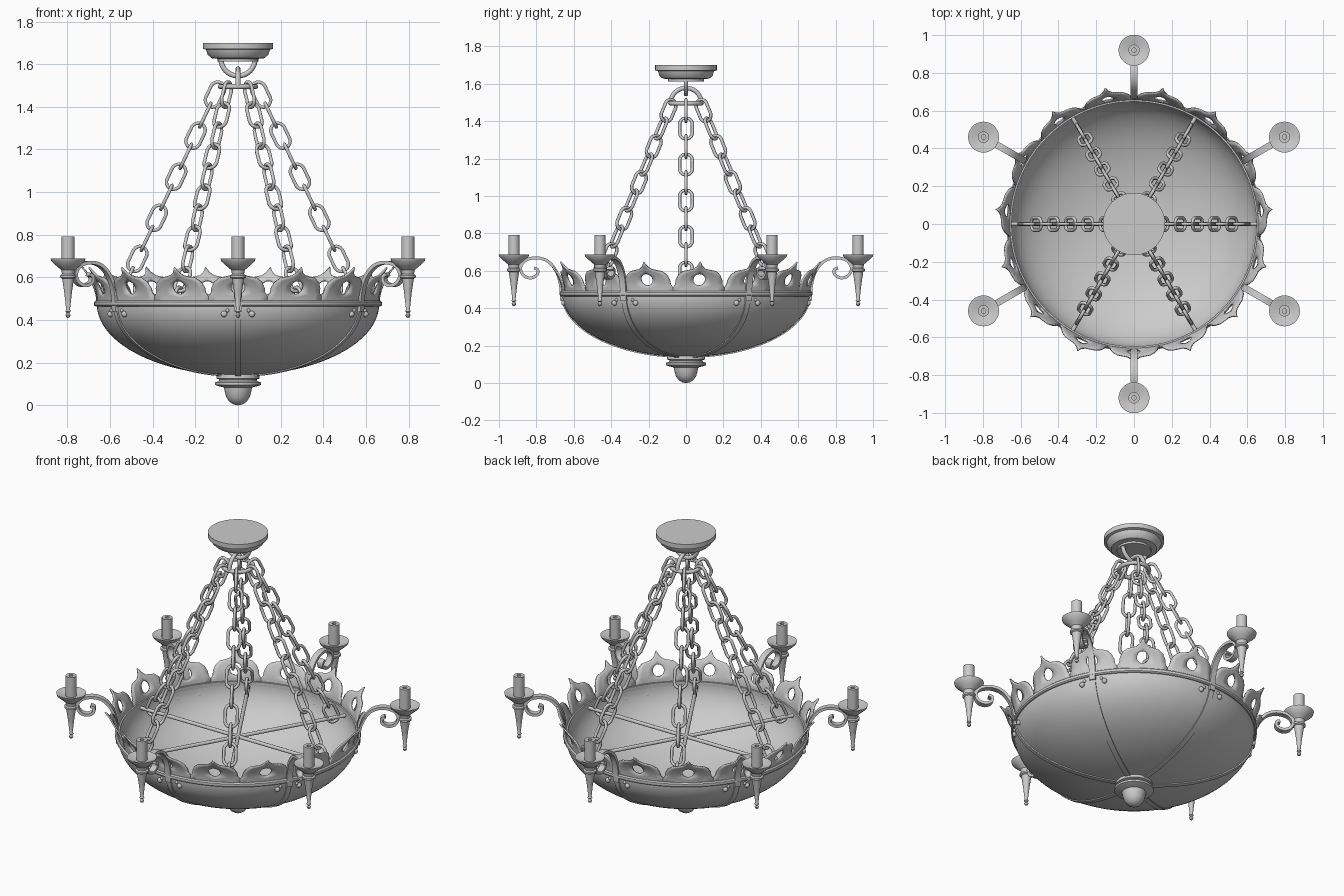
import bpy, bmesh
from math import sin, cos, pi, radians, atan2, sqrt
from mathutils import Vector, Matrix

if "Cube" in bpy.data.objects:
    bpy.data.objects.remove(bpy.data.objects["Cube"])


def finish(name, bm, angle=35):
    bmesh.ops.remove_doubles(bm, verts=bm.verts, dist=1e-5)
    bmesh.ops.recalc_face_normals(bm, faces=bm.faces)
    me = bpy.data.meshes.new(name)
    bm.to_mesh(me)
    bm.free()
    ob = bpy.data.objects.new(name, me)
    bpy.context.collection.objects.link(ob)
    bpy.context.view_layer.objects.active = ob
    bpy.ops.object.select_all(action='DESELECT')
    ob.select_set(True)
    bpy.ops.object.shade_smooth_by_angle(angle=radians(angle))
    return ob


def lathe(bm, profile, n=32, center=(0, 0), closed=False):
    rings = []
    for r, z in profile:
        rings.append([bm.verts.new((center[0] + r * cos(2 * pi * i / n),
                                    center[1] + r * sin(2 * pi * i / n), z)) for i in range(n)])
    pairs = list(zip(rings, rings[1:]))
    if closed:
        pairs.append((rings[-1], rings[0]))
    for a, b in pairs:
        for i in range(n):
            j = (i + 1) % n
            bm.faces.new((a[i], a[j], b[j], b[i]))


def lathe_object(name, profile, n=32, closed=False):
    bm = bmesh.new()
    lathe(bm, profile, n, closed=closed)
    bmesh.ops.dissolve_degenerate(bm, dist=1e-6, edges=bm.edges)
    return finish(name, bm)


def wires(name, paths, radius, cyclic=True, res=2):
    cu = bpy.data.curves.new(name, 'CURVE')
    cu.dimensions = '3D'
    cu.bevel_depth = radius
    cu.bevel_resolution = res
    cu.use_fill_caps = True
    for pts in paths:
        sp = cu.splines.new('POLY')
        sp.points.add(len(pts) - 1)
        for p, co in zip(sp.points, pts):
            p.co = (*co, 1)
        sp.use_cyclic_u = cyclic
        sp.use_smooth = True
    ob = bpy.data.objects.new(name, cu)
    bpy.context.collection.objects.link(ob)
    bpy.ops.object.select_all(action='DESELECT')
    ob.select_set(True)
    bpy.context.view_layer.objects.active = ob
    bpy.ops.object.convert(target='MESH')
    return bpy.context.object


def smooth_path(pts, steps=5):
    # Catmull-Rom through a few (r, z) points
    p = [Vector(q) for q in pts]
    p = [2 * p[0] - p[1]] + p + [2 * p[-1] - p[-2]]
    out = []
    for i in range(1, len(p) - 2):
        a, b, c, d = p[i - 1:i + 3]
        for k in range(steps):
            t = k / steps
            out.append(0.5 * (2 * b + (c - a) * t + (2 * a - 5 * b + 4 * c - d) * t * t
                              + (3 * b - a - 3 * c + d) * t ** 3))
    return out + [p[-2]]


def strip(bm, path, az, width, thick):
    # rectangular bar following an (r, z) path in the vertical plane at azimuth az
    radial = Vector((cos(az), sin(az), 0))
    side = Vector((-sin(az), cos(az), 0))
    rings = []
    for i, p in enumerate(path):
        t = (path[min(i + 1, len(path) - 1)] - path[max(i - 1, 0)]).normalized()
        nr = Vector((-t.y, t.x)) * thick / 2
        ring = []
        for s, e in ((-1, -1), (1, -1), (1, 1), (-1, 1)):
            q = p + nr * e
            ring.append(bm.verts.new(radial * q.x + Vector((0, 0, q.y)) + side * s * width / 2))
        rings.append(ring)
    for a, b in zip(rings, rings[1:]):
        for i in range(4):
            bm.faces.new((a[i], a[(i + 1) % 4], b[(i + 1) % 4], b[i]))
    bm.faces.new(rings[0][::-1])
    bm.faces.new(rings[-1])


arm_angles = [radians(30 + 60 * k) for k in range(6)]
chain_angles = [radians(60 * k) for k in range(6)]

# Ceiling canopy
lathe_object("ceiling_canopy", [(0, 1.70), (.165, 1.70), (.165, 1.672), (.15, 1.668), (.143, 1.645),
             (.125, 1.628), (.095, 1.625), (.095, 1.613), (.03, 1.612), (0, 1.612)], 48)

# Interlocked hanging loops and chain ring
wires("canopy_loop", [[(.08 * cos(a), 0, 1.625 + .08 * sin(a))
      for a in [pi + pi * i / 20 for i in range(21)]]], .012, False)
wires("ring_bail", [[(0, .083 * cos(a), 1.495 + .083 * sin(a))
      for a in [pi * i / 20 for i in range(21)]]], .012, False)
wires("chain_ring", [[(.083 * cos(a), .083 * sin(a), 1.495)
      for a in [2 * pi * i / 40 for i in range(40)]]], .012)

# Six chains of alternating oval links
top, bottom = Vector((.09, 0, 1.495)), Vector((.57, 0, .48))
along = (bottom - top).normalized()
across = along.cross(Vector((0, 1, 0)))
links = []
for az in chain_angles:
    rot = Matrix.Rotation(az, 3, 'Z')
    for i in range(11):
        c = top + along * (.042 + .1065 * i)
        w = across if i % 2 == 0 else Vector((0, 1, 0))
        pts = []
        for k in range(20):
            a = 2 * pi * (k + .5) / 20
            off = .026 if cos(a) > 0 else -.026
            pts.append(rot @ (c + along * (off + .036 * cos(a)) + w * .034 * sin(a)))
        links.append(pts)
wires("chain_links", links, .009, True, 1)

# Hollow bowl
R, D, RIM = .662, .335, .475
N = 22
outer = [(R * sin(pi / 2 * i / N), RIM - D * cos(pi / 2 * i / N)) for i in range(N + 1)]
inner = [((R - .012) * sin(pi / 2 * i / N), RIM - (D - .012) * cos(pi / 2 * i / N))
         for i in range(N, -1, -1)]
lathe_object("bowl", outer + inner, 96)
lathe_object("bowl_rim_band", [(.648, .466), (.668, .464), (.675, .47), (.675, .485), (.668, .491),
             (.648, .491)], 96, True)

# Bottom finial
lathe_object("bottom_finial", [(0, .145), (.1, .145), (.102, .126), (.088, .122), (.09, .114), (.108, .108),
             (.108, .096), (.09, .09), (.066, .084), (.062, .065), (.055, .038), (.04, .016),
             (.02, .004), (0, 0)], 48)

# Spokes across the bowl
wires("cross_spokes", [[(-.65 * cos(a), -.65 * sin(a), .46), (.65 * cos(a), .65 * sin(a), .46)]
      for a in chain_angles[:3]], .011, False)

# Crown of pierced ogee petals, flaring outward
half = [(0, 0), (.045, 0), (.095, 0), (.139, 0), (.139, .035), (.128, .05), (.124, .075), (.11, .102),
        (.085, .121), (.055, .127), (.032, .132), (.014, .147), (0, .172)]
outline = half + [(-x, y) for x, y in half[-2:0:-1]]
fine = []
for p, q in zip(outline, outline[1:] + outline[:1]):
    p, q = Vector(p), Vector(q)
    fine += [p, (p + q) / 2]
hole, hole_r = Vector((0, .077)), .031
bm = bmesh.new()
for k in range(15):
    base = -pi / 2 + 2 * pi * k / 15
    rings = []
    for f in (0, .33, .67, 1):
        ring = []
        for p in fine:
            d = p - hole
            q = (hole + d.normalized() * hole_r).lerp(p, f)
            r = .66 + .075 * (max(q.y, 0) / .172) ** 2
            a = base + q.x / .664
            ring.append(bm.verts.new((r * cos(a), r * sin(a), .476 + q.y)))
        rings.append(ring)
    for a, b in zip(rings, rings[1:]):
        for i in range(len(fine)):
            j = (i + 1) % len(fine)
            bm.faces.new((a[i], a[j], b[j], b[i]))
crown = finish("petal_crown", bm)
sol = crown.modifiers.new("thickness", 'SOLIDIFY')
sol.thickness = .008
sol.offset = 0

# Ribs on the bowl and scrolled arms above them
rib_path = [Vector((r, z)) for r, z in outer[2:]]
arm_path = smooth_path([(.664, .44), (.672, .53), (.695, .60), (.74, .652), (.80, .67), (.86, .655),
                        (.885, .615), (.868, .575), (.83, .562), (.797, .578), (.793, .605), (.812, .615)])
ribs, arms, rivets, holders, candles = [bmesh.new() for _ in range(5)]
holder_profile = [(0, .41), (.008, .414), (.012, .424), (.006, .434), (.013, .44), (.009, .45), (.018, .53),
                  (.028, .595), (.037, .60), (.037, .61), (.028, .615), (.032, .635), (.05, .65),
                  (.078, .675), (.082, .688), (.074, .688), (.04, .672), (0, .672)]
for az in arm_angles:
    strip(ribs, rib_path, az, .03, .012)
    strip(arms, arm_path, az, .036, .016)
    # Rivets either side of each arm root
    for s in (-1, 1):
        for da, z, rad in ((.1, .428, .015), (.075, .445, .009)):
            r = R * sqrt(1 - ((RIM - z) / D) ** 2)
            a = az + s * da
            bmesh.ops.create_uvsphere(rivets, u_segments=10, v_segments=6, radius=rad,
                                      matrix=Matrix.Translation((r * cos(a), r * sin(a), z)))
    # Candle holder, bar tying it to the scroll, and candle
    c = (.92 * cos(az), .92 * sin(az))
    lathe(holders, holder_profile, 28, c)
    strip(holders, [Vector((.875, .63)), Vector((.92, .63))], az, .03, .02)
    lathe(candles, [(0, .67), (.03, .67), (.03, .793), (.012, .793), (.012, .785), (0, .785)], 24, c)
finish("bowl_ribs", ribs)
finish("scroll_arms", arms)
finish("rivets", rivets)
finish("candle_holders", holders)
finish("candles", candles)
